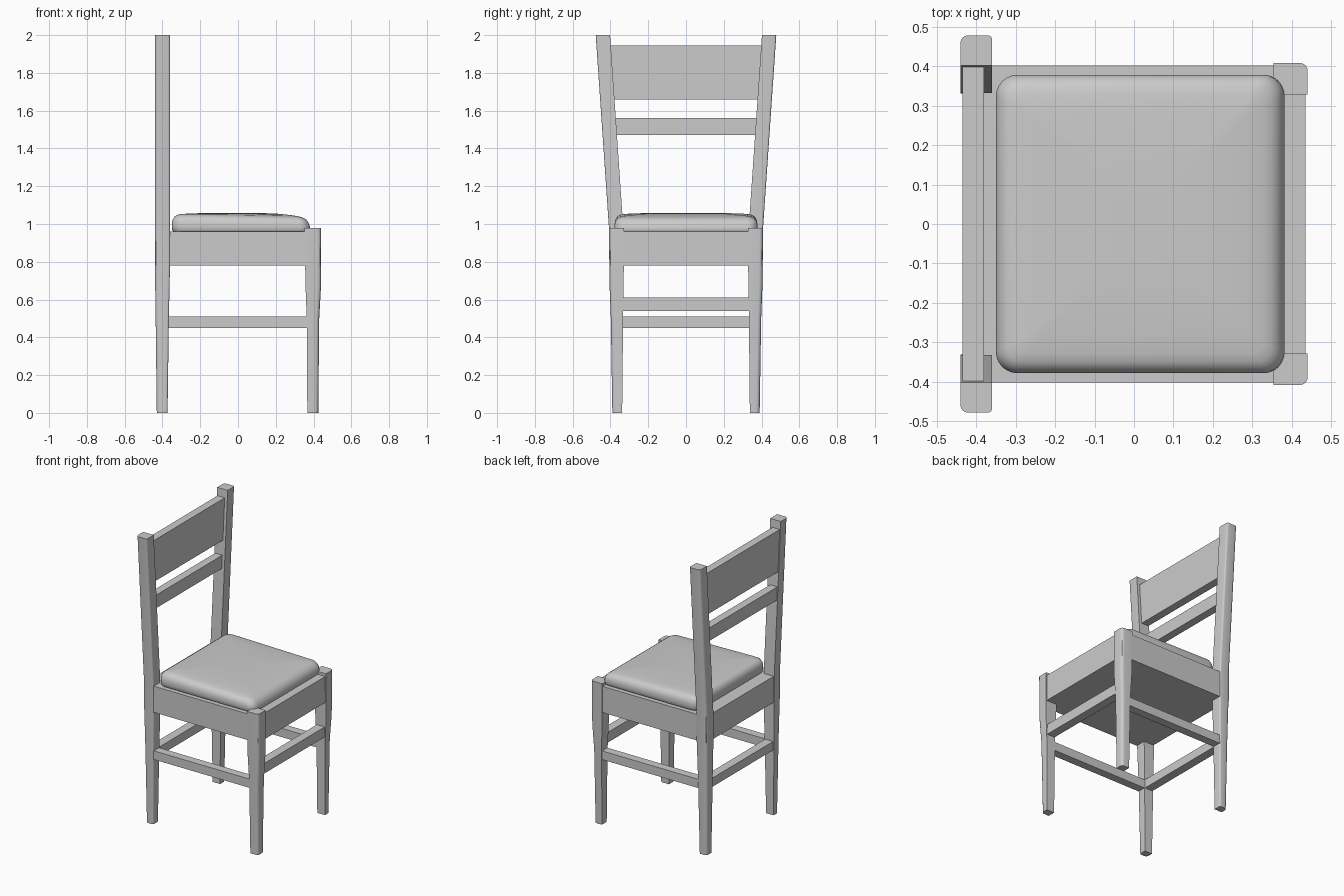
import bpy, bmesh, math

if "Cube" in bpy.data.objects:
    bpy.data.objects.remove(bpy.data.objects["Cube"])


def rounded_ring(x0, x1, y0, y1, radii, steps=4):
    """Counter-clockwise rectangle outline; radii for (x0,y0),(x1,y0),(x1,y1),(x0,y1)."""
    pts = []
    corners = [(x0, y0, 1, 1), (x1, y0, -1, 1), (x1, y1, -1, -1), (x0, y1, 1, -1)]
    for i, ((cx, cy, sx, sy), r) in enumerate(zip(corners, radii)):
        if r == 0:
            pts.append((cx, cy))
            continue
        for k in range(steps + 1):
            a = math.pi + math.pi / 2 * (i + k / steps)
            pts.append((cx + sx * r + r * math.cos(a), cy + sy * r + r * math.sin(a)))
    return pts


def loft(name, rings, mirror=False, angle=30):
    """Skin a stack of equal-length 3D rings and cap both ends."""
    bm = bmesh.new()
    rows = [[bm.verts.new(p) for p in ring] for ring in rings]
    n = len(rows[0])
    for a, b in zip(rows, rows[1:]):
        for i in range(n):
            j = (i + 1) % n
            bm.faces.new((a[i], a[j], b[j], b[i]))
    bm.faces.new(rows[0][::-1])
    bm.faces.new(rows[-1])
    me = bpy.data.meshes.new(name)
    bm.to_mesh(me)
    bm.free()
    ob = bpy.data.objects.new(name, me)
    bpy.context.collection.objects.link(ob)
    if mirror:
        m = ob.modifiers.new("mirror", 'MIRROR')
        m.use_axis = (False, True, False)
        m.use_clip = False
    bpy.ops.object.select_all(action='DESELECT')
    bpy.context.view_layer.objects.active = ob
    ob.select_set(True)
    bpy.ops.object.shade_smooth_by_angle(angle=math.radians(angle))
    return ob


def post(name, sections, radii):
    rings = [[(x, y, z) for x, y in rounded_ring(x0, x1, y0, y1, radii)]
             for z, x0, x1, y0, y1 in sections]
    return loft(name, rings, mirror=True)


def bar(name, x, y, z, y_top=None, mirror=False):
    """Box from ranges; y_top gives a different y range at the top."""
    square = (0, 0, 0, 0)
    rings = [[(px, py, zz) for px, py in rounded_ring(*x, *yy, square)]
             for zz, yy in ((z[0], y), (z[1], y_top or y))]
    return loft(name, rings, mirror=mirror)


# Legs: tapered below, back posts splay outward above the seat
post("back_post", [(0, -0.43, -0.373, 0.338, 0.39),
                   (0.5, -0.436, -0.366, 0.333, 0.398),
                   (0.78, -0.44, -0.36, 0.33, 0.405),
                   (0.98, -0.44, -0.36, 0.332, 0.408),
                   (2.0, -0.44, -0.36, 0.402, 0.478)], (0, 0, 0.01, 0.02))
post("front_leg", [(0, 0.367, 0.425, 0.338, 0.39),
                   (0.5, 0.364, 0.43, 0.333, 0.398),
                   (0.68, 0.357, 0.44, 0.33, 0.405),
                   (0.98, 0.353, 0.44, 0.328, 0.408)], (0, 0, 0.02, 0))

# Seat frame with closed underside
bar("seat_frame", (-0.435, 0.434), (-0.402, 0.402), (0.78, 0.96))

# Stretchers
bar("side_stretcher", (-0.40, 0.40), (0.336, 0.393), (0.45, 0.51), mirror=True)
bar("back_stretcher", (-0.43, -0.37), (-0.36, 0.36), (0.45, 0.51))
bar("front_stretcher", (0.368, 0.428), (-0.36, 0.36), (0.54, 0.61))

# Backrest slats following the splay of the posts
for name, z0, z1 in (("lower_back_slat", 1.47, 1.56), ("upper_back_slat", 1.66, 1.945)):
    w0, w1 = (0.345 + 0.07 * (z - 0.98) / 1.02 for z in (z0, z1))
    bar(name, (-0.435, -0.38), (-w0, w0), (z0, z1), y_top=(-w1, w1))

# Cushion: puffed rounded pad, rolled down toward the front edge
rings = []
for inset, z in ((0.01, 0.955), (0.002, 0.968), (0, 0.985), (0, 1.005), (0.004, 1.022),
                 (0.013, 1.038), (0.028, 1.048), (0.05, 1.053), (0.1, 1.056),
                 (0.18, 1.058), (0.3, 1.059)):
    r = max(0.055 - inset * 0.5, 0.015)
    ring = []
    for x, y in rounded_ring(-0.35 + inset, 0.385 - inset, -0.378 + inset, 0.378 - inset, (r,) * 4, 6):
        t = max(0, (x - 0.1) / 0.285)
        k = max(0, (z - 0.96) / 0.1)
        ring.append((x - 0.015 * t ** 3 * k, y, z - 0.022 * t * t * k))
    rings.append(ring)
loft("seat_cushion", rings, angle=60)
